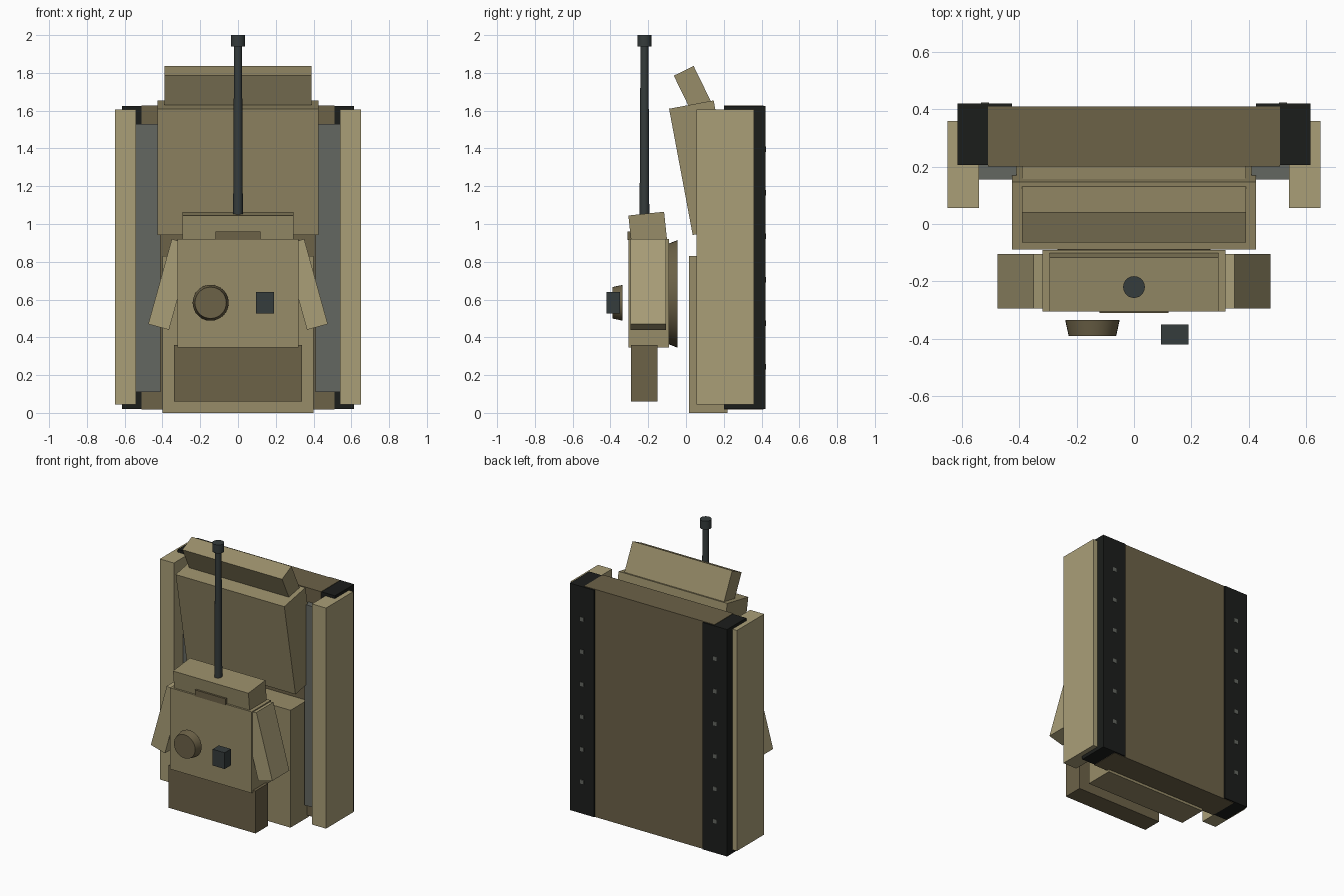
import bpy
from math import radians

if "Cube" in bpy.data.objects:
    bpy.data.objects.remove(bpy.data.objects["Cube"])

def mat(name, r, g, b):
    m = bpy.data.materials.new(name)
    m.diffuse_color = tuple((c / 255) ** 2.2 for c in (r, g, b)) + (1,)
    m.use_nodes = True
    m.node_tree.nodes["Principled BSDF"].inputs["Base Color"].default_value = m.diffuse_color
    return m

LIGHT = mat("light_tan", 168, 157, 119)
TAN = mat("tan", 150, 139, 104)
DARK = mat("dark_tan", 108, 98, 73)
BLACK = mat("track_black", 33, 35, 33)
GREY = mat("wheel_grey", 100, 103, 97)
GUN = mat("gunmetal", 56, 62, 62)

def block(name, centre, size, m, rot=(0, 0, 0)):
    bpy.ops.mesh.primitive_cube_add(size=1, location=centre,
                                    rotation=[radians(a) for a in rot])
    o = bpy.context.object
    o.name = name
    o.scale = size
    bpy.ops.object.transform_apply(location=False, rotation=False, scale=True)
    o.data.materials.append(m)
    return o

def span(name, x, y, z, m):
    """Axis-aligned block from three (min, max) ranges."""
    c = [(a + b) / 2 for a, b in (x, y, z)]
    return block(name, c, [abs(b - a) for a, b in (x, y, z)], m)

def cone(name, centre, r1, r2, depth, m, rot=(0, 0, 0), sides=32):
    bpy.ops.mesh.primitive_cone_add(vertices=sides, radius1=r1, radius2=r2, depth=depth,
                                    location=centre, rotation=[radians(a) for a in rot])
    o = bpy.context.object
    o.name = name
    o.data.materials.append(m)
    bpy.ops.object.shade_smooth_by_angle()
    return o

# Hull
span("hull", (-.51, .51), (.2, .41), (.018, 1.628), DARK)
span("engine_deck", (-.40, .40), (.016, .22), (0, .83), TAN)
block("front_glacis", (0, .091, 1.298), (.85, .24, .68), TAN, (10.6, 0, 0))
block("nose_plate", (0, .08, 1.622), (.78, .117, .42), TAN, (26, 0, 0))

# Running gear on both sides
for s, side in ((1, "right"), (-1, "left")):
    span(f"track_{side}", (s * .425, s * .615), (.205, .42), (.02, 1.625), BLACK)
    span(f"wheel_panel_{side}", (s * .41, s * .541), (.155, .3), (.11, 1.53), GREY)
    span(f"side_skirt_{side}", (s * .54, s * .65), (.055, .36), (.045, 1.605), LIGHT)
    for i in range(6):
        block(f"track_bolt_{side}_{i + 1}", (s * .52, .412, .245 + i * .23),
              (.028, .022, .028), GREY)
    # Turret cheek
    block(f"turret_cheek_{side}", (s * .358, -.2, .68), (.114, .19, .467), LIGHT,
          (0, -15.5 * s, 0))

# Turret
span("turret_body", (-.32, .32), (-.305, -.09), (.345, .92), TAN)
block("turret_front", (0, -.199, .9455), (.59, .19, .22), TAN, (6, 0, 0))
span("gun_mantlet_plate", (-.12, .12), (-.31, -.25), (.915, .96), DARK)
span("turret_bustle", (-.34, .34), (-.29, -.15), (.06, .36), DARK)
cone("turret_ring", (0, -.07, .63), .285, .265, .05, DARK, (90, 0, 0), 48)

# Hatch and sight floating above the turret
cone("hatch", (-.145, -.3625, .583), .095, .083, .055, DARK, (90, 0, 0))
span("sight_box", (.095, .19), (-.42, -.35), (.525, .64), GUN)

# Gun
cone("gun_barrel", (0, -.22, 1.475), .026, .021, .95, GUN, sides=24)
cone("muzzle", (0, -.22, 1.97), .038, .038, .06, GUN, sides=24)
